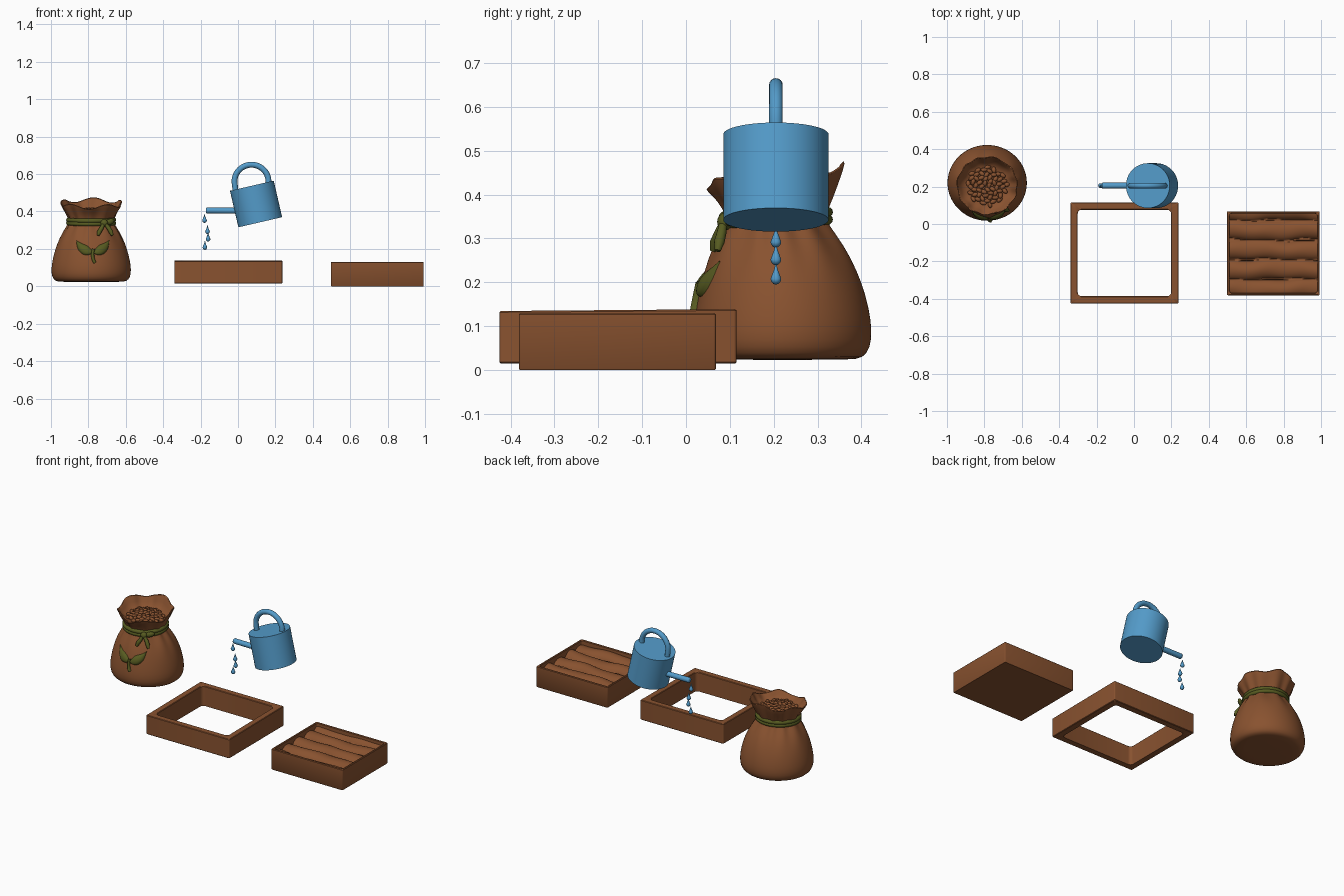
import bpy, bmesh, random
from math import sin, cos, pi, radians, sqrt
from mathutils import Vector, Matrix, Euler

random.seed(4)
if "Cube" in bpy.data.objects:
    bpy.data.objects.remove(bpy.data.objects["Cube"])


def material(name, color):
    m = bpy.data.materials.new(name)
    m.use_nodes = True
    m.diffuse_color = (*color, 1)
    m.node_tree.nodes["Principled BSDF"].inputs["Base Color"].default_value = (*color, 1)
    return m


BROWN = material("earth brown", (0.25, 0.085, 0.029))
GREEN = material("leaf green", (0.095, 0.105, 0.015))
BLUE = material("watering blue", (0.088, 0.33, 0.59))


def finish(name, bm, mat, angle=40):
    bmesh.ops.recalc_face_normals(bm, faces=bm.faces)
    mesh = bpy.data.meshes.new(name)
    bm.to_mesh(mesh)
    bm.free()
    mesh.materials.append(mat)
    ob = bpy.data.objects.new(name, mesh)
    bpy.context.collection.objects.link(ob)
    bpy.ops.object.select_all(action='DESELECT')
    ob.select_set(True)
    bpy.context.view_layer.objects.active = ob
    bpy.ops.object.shade_smooth_by_angle(angle=radians(angle))
    return ob


def loft(name, rings, mat, closed=False, angle=40):
    """Skin a list of equal-length rings; cap the ends or join them."""
    bm = bmesh.new()
    vs = [[bm.verts.new(p) for p in ring] for ring in rings]
    pairs = list(zip(vs, vs[1:]))
    if closed:
        pairs.append((vs[-1], vs[0]))
    for a, b in pairs:
        for i in range(len(a)):
            j = (i + 1) % len(a)
            bm.faces.new((a[i], a[j], b[j], b[i]))
    if not closed:
        bm.faces.new(vs[0])
        bm.faces.new(vs[-1])
    return finish(name, bm, mat, angle)


def tube(name, path, radii, mat, n=16):
    rings = []
    side = Vector((0, 1, 0))
    path = [Vector(p) for p in path]
    for i, p in enumerate(path):
        t = (path[min(i + 1, len(path) - 1)] - path[max(i - 1, 0)]).normalized()
        u = (side - t * side.dot(t)).normalized()
        v = t.cross(u)
        rings.append([p + radii[i] * (u * cos(2 * pi * k / n) + v * sin(2 * pi * k / n))
                      for k in range(n)])
    return loft(name, rings, mat, angle=50)


def rounded_rect(x0, x1, y0, y1, inset, r, z):
    """Ring of a rounded rectangle; z may be a function of y."""
    ring = []
    corners = [(x1, y1, -1, -1), (x0, y1, 1, -1), (x0, y0, 1, 1), (x1, y0, -1, 1)]
    for q, (cx, cy, sx, sy) in enumerate(corners):
        for k in range(5):
            a = q * pi / 2 + k * pi / 8
            y = cy + sy * (inset + r) + r * sin(a)
            ring.append((cx + sx * (inset + r) + r * cos(a), y, z(y) if callable(z) else z))
    return ring


# Empty garden frame, its rim rising slightly to the back
F = (-0.34, 0.237, -0.425, 0.115)
def rim(drop):
    return lambda y: 0.138 + 0.008 * y - drop
loft("garden_frame", [
    rounded_rect(*F, 0.003, 0.005, 0.015), rounded_rect(*F, 0, 0.006, 0.018),
    rounded_rect(*F, 0, 0.006, rim(0.003)), rounded_rect(*F, 0.003, 0.005, rim(0)),
    rounded_rect(*F, 0.036, 0.02, rim(0)), rounded_rect(*F, 0.039, 0.02, rim(0.003)),
    rounded_rect(*F, 0.039, 0.02, 0.015)], BROWN, closed=True)

# Planted crate
C = (0.497, 0.993, -0.381, 0.068)
loft("crate", [
    rounded_rect(*C, 0.002, 0.004, 0), rounded_rect(*C, 0, 0.005, 0.003),
    rounded_rect(*C, 0, 0.005, 0.127), rounded_rect(*C, 0.003, 0.005, 0.13),
    rounded_rect(*C, 0.010, 0.012, 0.13), rounded_rect(*C, 0.013, 0.012, 0.127),
    rounded_rect(*C, 0.013, 0.012, 0.05)], BROWN)

# Soil furrows: wavy ridges running along the crate
bm = bmesh.new()
bmesh.ops.create_grid(bm, x_segments=40, y_segments=84, size=0.5)
for v in bm.verts:
    x, y = 0.745 + v.co.x * 0.476, -0.1565 + v.co.y * 0.43
    row = round((y - 0.02) / 0.105 - 0.5)
    wave = 0.006 * sin(14 * x + 2.1 * row) + 0.003 * sin(33 * x)
    ridge = abs(sin(pi * (y - 0.02 + wave) / 0.105))
    v.co = (x, y, 0.072 + 0.038 * sqrt(ridge) + 0.004 * sin(17 * x + 3 * row) * ridge)
finish("soil_furrows", bm, BROWN, 60)

# Seed sack: radius, height, centre y, pleat depth, rim wave
SX = -0.785
PROFILE = [
    (0.165, 0.023, 0.22, 0, 0), (0.192, 0.027, 0.22, 0, 0), (0.210, 0.05, 0.22, 0, 0),
    (0.214, 0.09, 0.22, 0, 0), (0.207, 0.14, 0.22, 0, 0), (0.192, 0.2, 0.218, 0, 0),
    (0.168, 0.26, 0.214, 0.002, 0), (0.140, 0.305, 0.21, 0.005, 0),
    (0.117, 0.34, 0.205, 0.005, 0), (0.117, 0.355, 0.205, 0.005, 0),
    (0.133, 0.385, 0.205, 0.005, 0.1), (0.153, 0.42, 0.205, 0.004, 0.6),
    (0.166, 0.444, 0.205, 0.004, 1), (0.159, 0.447, 0.205, 0.004, 1),
    (0.143, 0.42, 0.205, 0.004, 0.6), (0.120, 0.388, 0.205, 0.002, 0), (0.04, 0.386, 0.205, 0, 0)]
rings = []
for r, z, cy, pleat, lift in PROFILE:
    ring = []
    for k in range(72):
        a = 2 * pi * k / 72
        rr = r + pleat * sin(11 * a + sin(3 * a))
        ring.append((SX + rr * cos(a), cy + 0.955 * rr * sin(a),
                     z + lift * (0.02 * sin(a) + 0.012 * sin(5 * a + 0.4))))
    rings.append(ring)
sack = loft("seed_sack", rings, BROWN, angle=75)
sack.modifiers.new("soften", 'SUBSURF').levels = 1


def sack_front(x, z):
    """Y of the front of the sack body."""
    for (r0, z0, c0, *_), (r1, z1, c1, *_) in zip(PROFILE, PROFILE[1:9]):
        if z0 <= z <= z1:
            t = (z - z0) / (z1 - z0)
            r = r0 + t * (r1 - r0)
            return c0 + t * (c1 - c0) - 0.955 * sqrt(max(r * r - (x - SX) ** 2, 0))
    return 0.1


# Sprout emblem, wrapped on the sack front
def leaf(name, start, bend, end, width, taper):
    bm = bmesh.new()
    a, b, c = Vector(start), Vector(bend), Vector(end)
    grid = []
    for i in range(15):
        t = i / 14
        p = a * (1 - t) ** 2 + b * 2 * t * (1 - t) + c * t * t
        d = ((b - a) * (1 - t) + (c - b) * t).normalized()
        w = width * (max(sin(pi * t ** 0.85), 0.02) if taper else 1)
        row = []
        for j in range(9):
            s = j / 4 - 1
            x, z = p.x - d.y * s * w, p.y + d.x * s * w
            bulge = 0.016 * sqrt(1 - s * s) * (0.4 + 0.6 * w / width) - 0.003
            row.append(bm.verts.new((x, sack_front(x, z) - bulge, z)))
        grid.append(row)
    for r0, r1 in zip(grid, grid[1:]):
        for j in range(8):
            bm.faces.new((r0[j], r0[j + 1], r1[j + 1], r1[j]))
    finish(name, bm, GREEN, 70)


leaf("sprout_stem", (-0.765, 0.125), (-0.785, 0.16), (-0.772, 0.2), 0.009, False)
leaf("sprout_leaf_right", (-0.772, 0.185), (-0.83, 0.18), (-0.865, 0.247), 0.027, True)
leaf("sprout_leaf_left", (-0.775, 0.18), (-0.72, 0.185), (-0.688, 0.248), 0.027, True)

# Cord around the neck, with knot, loops and tails
for i, z in enumerate((0.338, 0.355)):
    cord = [(SX + 0.122 * cos(a), 0.205 + 0.118 * sin(a), z + 0.005 * sin(a))
            for a in [2 * pi * k / 64 for k in range(64)]]
    rings = []
    for x, y, zc in cord:
        out = Vector((x - SX, y - 0.205, 0)).normalized()
        rings.append([Vector((x, y, zc)) + 0.012 * (out * cos(b) + Vector((0, 0, sin(b))))
                      for b in [2 * pi * k / 12 for k in range(12)]])
    loft("cord_%d" % (i + 1), rings, GREEN, closed=True)


def ball(name, pos, size, mat, rot=(0, 0, 0), detail=12):
    bm = bmesh.new()
    bmesh.ops.create_uvsphere(bm, u_segments=detail, v_segments=detail * 2 // 3, radius=1)
    bm.transform(Matrix.LocRotScale(Vector(pos), Euler(rot), Vector(size)))
    return finish(name, bm, mat, 80)


ball("cord_knot", (-0.715, 0.088, 0.338), (0.02, 0.017, 0.02), GREEN)
ball("cord_loop", (-0.685, 0.105, 0.345), (0.028, 0.013, 0.016), GREEN, (0, -0.3, 0.5))
tube("cord_tail_right", [(-0.718, 0.085, 0.335), (-0.73, 0.074, 0.31), (-0.742, 0.066, 0.29),
                         (-0.748, 0.062, 0.272)], (0.009, 0.011, 0.012, 0.007), GREEN)
tube("cord_tail_left", [(-0.71, 0.085, 0.335), (-0.692, 0.081, 0.312), (-0.68, 0.076, 0.292),
                        (-0.672, 0.072, 0.272)], (0.009, 0.011, 0.012, 0.007), GREEN)

# Seeds heaped in the mouth of the sack, spread in a spiral
for i in range(58):
    r, a = 0.108 * sqrt((i + 0.5) / 58), i * 2.4
    ball("seed_%02d" % (i + 1), (SX + r * cos(a), 0.205 + 0.95 * r * sin(a), 0.41 - 1.3 * r * r),
         (0.019, 0.012, 0.011), BROWN,
         (random.uniform(-0.4, 0.4), random.uniform(-0.4, 0.4), random.uniform(0, pi)), 10)

# Watering can, tipped towards the frame
CY = 0.205
bm = bmesh.new()
bmesh.ops.create_cone(bm, cap_ends=True, segments=64, radius1=0.12, radius2=0.12, depth=0.2)
bm.transform(Matrix.Translation((0.0965, CY, 0.44)) @ Matrix.Rotation(radians(-13), 4, 'Y'))
finish("can_body", bm, BLUE)
tube("can_spout", [(0.03, CY, 0.402), (-0.02, CY, 0.404), (-0.155, CY, 0.405), (-0.168, CY, 0.405),
                   (-0.172, CY, 0.405)], (0.016, 0.016, 0.016, 0.016, 0.012), BLUE)
arc = [(0.072 - 0.091 * cos(a), CY, 0.56 + 0.09 * sin(a)) for a in [pi * k / 24 for k in range(25)]]
tube("can_handle", [(-0.012, CY, 0.5)] + arc + [(0.165, CY, 0.54)], [0.0155] * 27, BLUE)

# Falling water drops
DROP = [(0.001, 0.034), (0.004, 0.022), (0.009, 0.009), (0.0125, 0), (0.011, -0.006),
        (0.006, -0.0115), (0.001, -0.013)]
for i, (x, z) in enumerate([(-0.179, 0.352), (-0.163, 0.292), (-0.16, 0.252), (-0.177, 0.208)]):
    loft("water_drop_%d" % (i + 1), [[(x + r * cos(2 * pi * k / 14), CY + r * sin(2 * pi * k / 14), z + dz)
                                     for k in range(14)] for r, dz in DROP], BLUE, angle=80)
